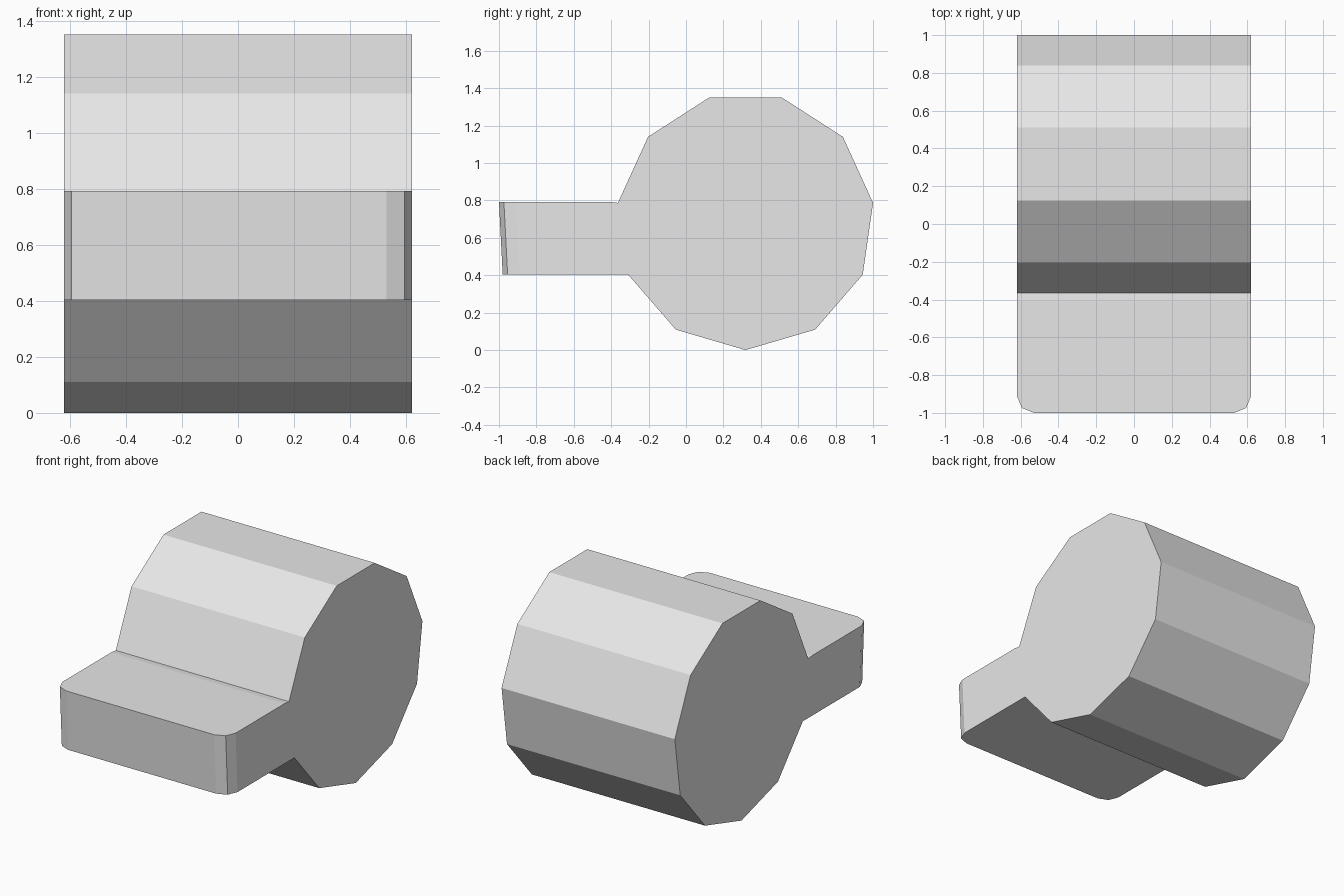
import bpy
import bmesh
from math import cos, sin, tau
from mathutils import Vector

cube = bpy.data.objects.get("Cube")
if cube:
    bpy.data.objects.remove(cube, do_unlink=True)

SIDES = 11
RADIUS = 0.689
CENTRE_Y = 0.318
HALF_WIDTH = 0.62

# Plain grey material
grey = bpy.data.materials.new("light_grey")
grey.use_nodes = True
colour = (0.8, 0.8, 0.8, 1)
grey.diffuse_color = colour
grey.node_tree.nodes["Principled BSDF"].inputs["Base Color"].default_value = colour

# Eleven-sided barrel lying along x, one corner pointing down
bm = bmesh.new()
ring = []
for i in range(SIDES):
    a = tau * i / SIDES
    ring.append(bm.verts.new((-HALF_WIDTH, CENTRE_Y + RADIUS * sin(a), RADIUS * (1 - cos(a)))))
cap = bm.faces.new(ring)
extruded = bmesh.ops.extrude_face_region(bm, geom=[cap], use_keep_orig=True)
bmesh.ops.translate(bm, vec=(2 * HALF_WIDTH, 0, 0),
                    verts=[g for g in extruded["geom"] if isinstance(g, bmesh.types.BMVert)])
bmesh.ops.recalc_face_normals(bm, faces=bm.faces)


def pull_face(face, top, bottom):
    """Extrude a front face so its upper and lower edges land on (y, z) points."""
    out = bmesh.ops.extrude_face_region(bm, geom=[face])
    bmesh.ops.delete(bm, geom=[face], context='FACES_ONLY')
    new_face = next(g for g in out["geom"] if isinstance(g, bmesh.types.BMFace))
    middle = new_face.calc_center_median().z
    for v in new_face.verts:
        v.co.y, v.co.z = top if v.co.z > middle else bottom
    return new_face


# Tongue pulled out of the barrel's front facet
bm.normal_update()
tongue = max(bm.faces, key=lambda f: f.normal.dot(Vector((0, -1, -0.15))))
tongue = pull_face(tongue, (-0.41, 0.792), (-0.4, 0.403))
tongue = pull_face(tongue, (-1.0, 0.792), (-0.98, 0.403))

# Rounded front corners of the tongue
corners = [e for e in tongue.edges if abs(e.verts[0].co.z - e.verts[1].co.z) > 0.2]
bmesh.ops.bevel(bm, geom=corners, offset=0.09, segments=2, profile=0.5, affect='EDGES')
bmesh.ops.recalc_face_normals(bm, faces=bm.faces)

mesh = bpy.data.meshes.new("barrel_with_tongue")
bm.to_mesh(mesh)
bm.free()
mesh.materials.append(grey)
obj = bpy.data.objects.new("barrel_with_tongue", mesh)
bpy.context.collection.objects.link(obj)
